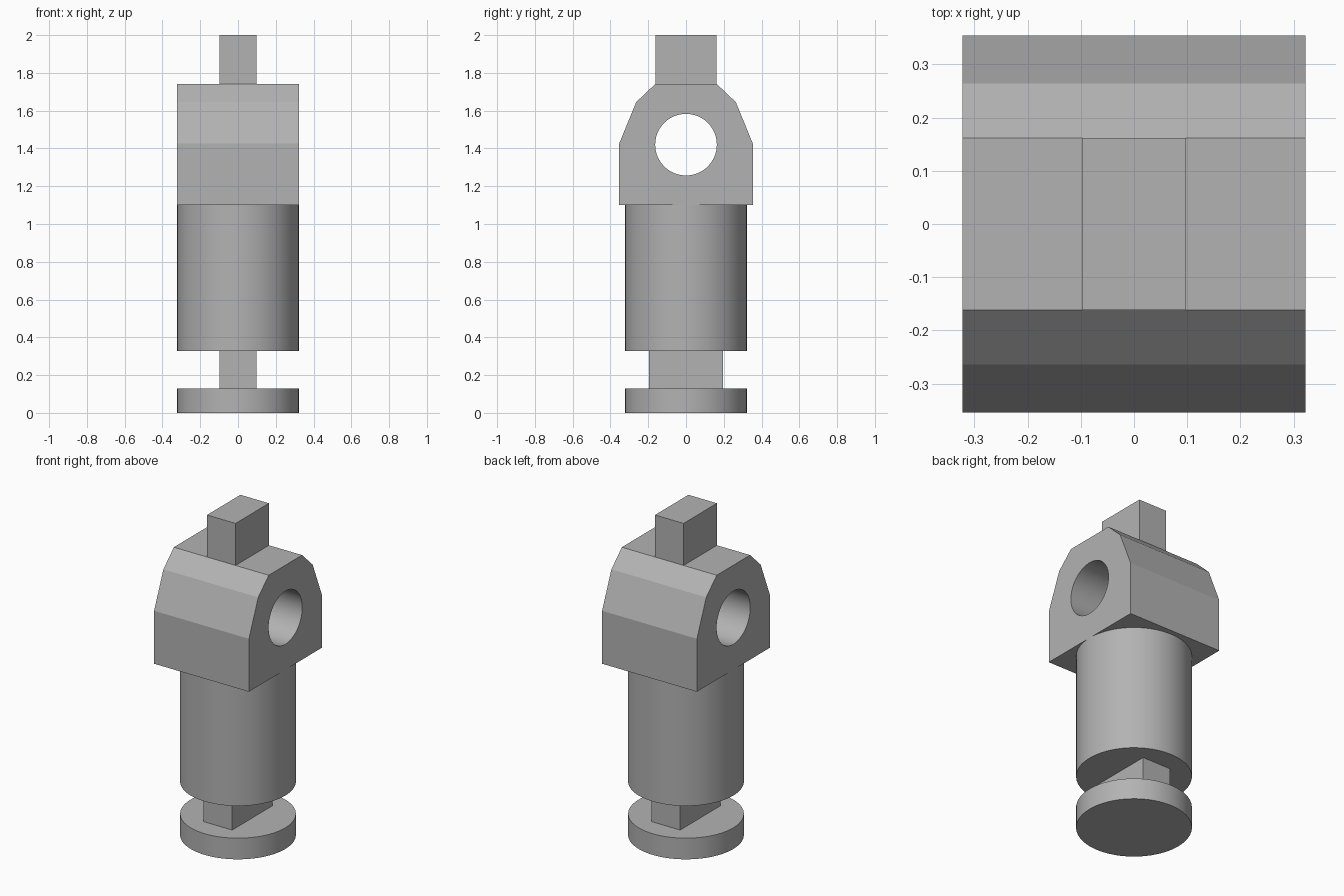
import bpy, bmesh, math

if "Cube" in bpy.data.objects:
    bpy.data.objects.remove(bpy.data.objects["Cube"], do_unlink=True)

GREY = (0.45, 0.45, 0.45, 1)
metal = bpy.data.materials.new("plain grey")
metal.use_nodes = True
metal.diffuse_color = GREY
metal.node_tree.nodes["Principled BSDF"].inputs["Base Color"].default_value = GREY

RADIUS = 0.322      # shaft, foot and half the block width
TAB = 0.097         # half thickness of both flat tabs
HOLE_Z, HOLE_R = 1.42, 0.163


def cylinder(name, radius, z0, z1):
    bpy.ops.mesh.primitive_cylinder_add(vertices=96, radius=radius, depth=z1 - z0,
                                        location=(0, 0, (z0 + z1) / 2))
    ob = bpy.context.object
    ob.name = name
    ob.data.materials.append(metal)
    bpy.ops.object.shade_smooth_by_angle(angle=math.radians(30))
    return ob


def prism(name, profile, half_width):
    """Extrude a (y, z) outline along x."""
    bm = bmesh.new()
    face = bm.faces.new([bm.verts.new((-half_width, y, z)) for y, z in profile])
    geom = bmesh.ops.extrude_face_region(bm, geom=[face])["geom"]
    verts = [g for g in geom if isinstance(g, bmesh.types.BMVert)]
    bmesh.ops.translate(bm, verts=verts, vec=(2 * half_width, 0, 0))
    bmesh.ops.recalc_face_normals(bm, faces=bm.faces)
    mesh = bpy.data.meshes.new(name)
    bm.to_mesh(mesh)
    bm.free()
    mesh.materials.append(metal)
    ob = bpy.data.objects.new(name, mesh)
    bpy.context.collection.objects.link(ob)
    return ob


def mirrored(half):
    return half + [(-y, z) for y, z in reversed(half)]


# Round foot, lower tab and shaft
cylinder("foot_disc", RADIUS, 0, 0.13)
prism("lower_tab", mirrored([(0.195, 0.13), (0.195, 0.328)]), TAB)
cylinder("shaft", RADIUS, 0.328, 1.1)

# Chamfered head block and upper tab
block = prism("head_block", mirrored([(0.354, 1.1), (0.354, 1.425),
                                      (0.264, 1.645), (0.162, 1.742)]), RADIUS)
prism("upper_tab", mirrored([(0.162, 1.742), (0.162, 2.0)]), TAB)

# Cross bore through the head block
cutter = cylinder("bore_cutter", HOLE_R, -0.5, 0.5)
cutter.location = (0, 0, HOLE_Z)
cutter.rotation_euler = (0, math.pi / 2, 0)
cutter.hide_render = True
bore = block.modifiers.new("bore", 'BOOLEAN')
bore.operation = 'DIFFERENCE'
bore.solver = 'EXACT'
bore.object = cutter
bpy.ops.object.select_all(action='DESELECT')
block.select_set(True)
bpy.context.view_layer.objects.active = block
bpy.ops.object.modifier_apply(modifier=bore.name)
bpy.data.objects.remove(cutter, do_unlink=True)

# Smooth bore wall, flat block faces
for p in block.data.polygons:
    near_axis = math.hypot(p.center.y, p.center.z - HOLE_Z) < HOLE_R + 0.01
    p.use_smooth = near_axis and abs(p.normal.x) < 0.5
